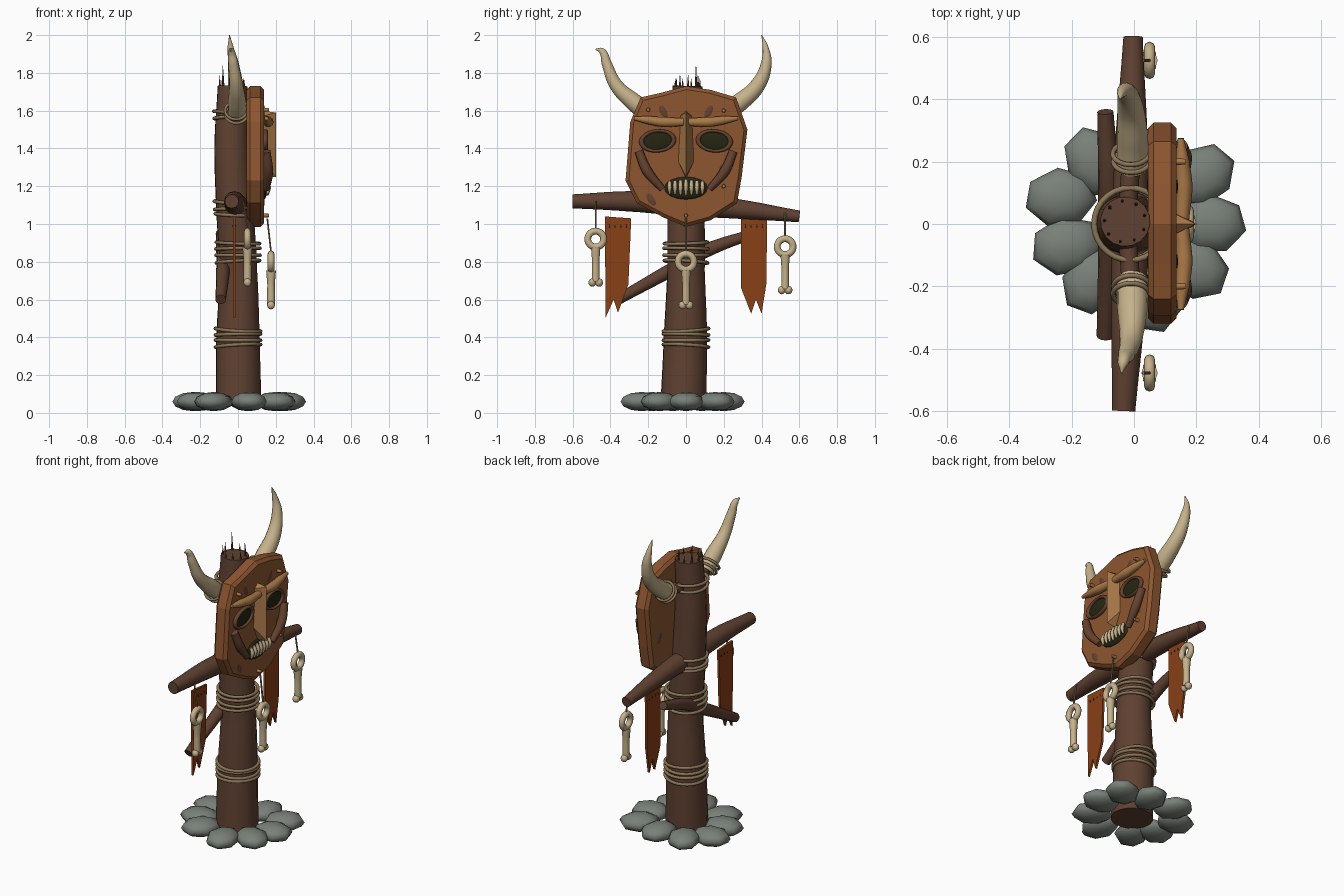
import bpy, bmesh, math, random
from mathutils import Vector, Matrix

random.seed(4)
if "Cube" in bpy.data.objects:
    bpy.data.objects.remove(bpy.data.objects["Cube"])


def material(name, r, g, b):
    m = bpy.data.materials.new(name)
    m.use_nodes = True
    m.diffuse_color = (r, g, b, 1)
    m.node_tree.nodes["Principled BSDF"].inputs["Base Color"].default_value = (r, g, b, 1)
    return m


WOOD = material("dark wood", .115, .053, .031)
HIDE = material("mask orange brown", .27, .092, .03)
TAN = material("carved tan wood", .40, .19, .065)
BONE = material("bone", .56, .44, .26)
ROPE = material("rope", .26, .18, .095)
STONE = material("grey stone", .19, .215, .19)
CLOTH = material("rust cloth", .25, .05, .008)
BLACK = material("hollow black", .018, .019, .006)
BARK = material("eye rim brown", .13, .055, .028)


def finish(ob, name, mat, angle=40):
    ob.name = name
    ob.data.materials.clear()
    ob.data.materials.append(mat)
    bpy.ops.object.select_all(action='DESELECT')
    ob.select_set(True)
    bpy.context.view_layer.objects.active = ob
    if angle:
        bpy.ops.object.shade_smooth_by_angle(angle=math.radians(angle))
    return ob


def from_bmesh(bm, name, mat, angle=40):
    bmesh.ops.recalc_face_normals(bm, faces=bm.faces)
    me = bpy.data.meshes.new(name)
    bm.to_mesh(me)
    bm.free()
    ob = bpy.data.objects.new(name, me)
    bpy.context.collection.objects.link(ob)
    return finish(ob, name, mat, angle)


def tube(name, mat, points, res=3, cyclic=False):
    """Smooth tapered tube through (x, y, z, radius) points."""
    cu = bpy.data.curves.new(name, 'CURVE')
    cu.dimensions = '3D'
    cu.bevel_depth = 1
    cu.bevel_resolution = res
    cu.resolution_u = 6
    cu.use_fill_caps = True
    sp = cu.splines.new('BEZIER')
    sp.bezier_points.add(len(points) - 1)
    for bp, (x, y, z, r) in zip(sp.bezier_points, points):
        bp.co = (x, y, z)
        bp.radius = r
        bp.handle_left_type = bp.handle_right_type = 'AUTO'
    ob = bpy.data.objects.new(name, cu)
    bpy.context.collection.objects.link(ob)
    bpy.ops.object.select_all(action='DESELECT')
    ob.select_set(True)
    bpy.context.view_layer.objects.active = ob
    bpy.ops.object.convert(target='MESH')
    return finish(bpy.context.object, name, mat, 50)


def ring(name, mat, loc, major, minor, axis=(0, 0, 1), squash=1):
    """Torus round an axis; squash flattens it on its second direction."""
    bpy.ops.mesh.primitive_torus_add(major_radius=major, minor_radius=minor,
                                     major_segments=28, minor_segments=8)
    ob = bpy.context.object
    rot = Vector((0, 0, 1)).rotation_difference(Vector(axis)).to_matrix().to_4x4()
    ob.data.transform(Matrix.Translation(loc) @ rot @ Matrix.Diagonal((1, squash, 1, 1)))
    return finish(ob, name, mat, 80)


def blob(name, mat, loc, size, turn=0, axis='X', seg=16, rows=8):
    bm = bmesh.new()
    bmesh.ops.create_uvsphere(bm, u_segments=seg, v_segments=rows, radius=1)
    bm.transform(Matrix.Translation(loc) @ Matrix.Rotation(turn, 4, axis) @ Matrix.Diagonal((*size, 1)))
    return from_bmesh(bm, name, mat, 60)


def slab(name, mat, outline, x0, x1, bevel=0):
    """Outline in the y-z plane extruded along x."""
    bm = bmesh.new()
    f = bm.faces.new([bm.verts.new((x0, y, z)) for y, z in outline])
    ext = bmesh.ops.extrude_face_region(bm, geom=[f])
    for v in ext['geom']:
        if isinstance(v, bmesh.types.BMVert):
            v.co.x = x1
    if bevel:
        rim = [e for e in bm.edges if abs(e.verts[0].co.x - e.verts[1].co.x) < 1e-5]
        bmesh.ops.bevel(bm, geom=rim, offset=bevel, segments=1, affect='EDGES')
    return from_bmesh(bm, name, mat, 0)


# Post and branches
tube("post", WOOD, [(.003, -.014, .04, .122), (0, -.003, .4, .116), (.002, 0, .75, .1),
                    (-.015, 0, 1.05, .1), (-.034, 0, 1.4, .092), (-.028, .008, 1.73, .08)], 6)
tube("crossbar", WOOD, [(-.033, -.6, 1.12, .037), (-.02, -.3, 1.12, .054), (-.012, 0, 1.1, .062),
                        (-.008, .27, 1.08, .052), (-.003, .6, 1.04, .031)], 4)
tube("diagonal_branch", WOOD, [(-.092, -.36, .6, .028), (-.08, -.1, .745, .036),
                               (-.08, .12, .865, .036), (-.092, .36, .95, .026)], 4)

# Splintered top
for i in range(9):
    a = i * math.tau / 9 + .3
    x, y = -.028 + .066 * math.cos(a), .008 + .066 * math.sin(a)
    tall = random.choice((.04, .06, .11))
    tube("splinter", WOOD, [(x, y, 1.7, .008), (x - .004, y, 1.73 + tall, .001)], 1)

# Rope wraps on the post
for z, x, r in [(.355, 0, .12), (.385, 0, .12), (.415, 0, .12), (.44, 0, .12),
                (.8, 0, .115), (.835, 0, .117), (.87, 0, .117), (.9, 0, .115),
                (1.05, -.015, .106), (1.08, -.018, .106), (1.115, -.02, .106),
                (1.565, -.015, .112), (1.595, -.012, .116)]:
    tilt = random.uniform(-.06, .06)
    ring("rope_wrap", ROPE, (x, 0, z), r, .0095, (tilt, -tilt, 1))

# Stone base
for x, y, turn in [(-.235, .085, .1), (-.215, -.07, .2), (-.125, .2, 2.1), (-.13, -.18, -2.2),
                   (.215, .155, .6), (.245, 0, 0), (.195, -.14, -.6), (.06, -.235, 1.7), (.05, .2, 1.4)]:
    blob("base_stone", STONE, (x, y, .06), (.118, .096, .051), turn, 'Z', 7, 6)

# Mask slab
slab("mask", HIDE, [(-.24, 1.67), (-.295, 1.54), (-.32, 1.23), (-.26, 1.11), (-.12, 1.035), (0, .985),
                    (.13, 1.02), (.27, 1.11), (.295, 1.25), (.325, 1.5), (.265, 1.67), (.13, 1.71),
                    (0, 1.73), (-.13, 1.695)], .045, .137, .018)

# Dark worn patches on both mask faces
for y, z, turn in [(-.185, 1.13, .6), (.12, 1.595, -.5), (-.12, 1.595, .5), (.2, 1.28, .4)]:
    for x in (.044, .138):
        blob("worn_patch", BARK, (x, y, z), (.003, .018, .038), turn, 'X', 8, 6)

# Nose with a central ridge
bm = bmesh.new()
rim = [bm.verts.new((.13, y, z)) for y, z in
       [(0, 1.6), (-.033, 1.57), (-.045, 1.34), (0, 1.24), (.045, 1.34), (.033, 1.57)]]
ridge = [bm.verts.new((.2, 0, z)) for z in (1.59, 1.25)]
for loop in ([rim[0], rim[1], ridge[0]], [rim[1], rim[2], ridge[1], ridge[0]], [rim[2], rim[3], ridge[1]],
             [rim[3], rim[4], ridge[1]], [rim[4], rim[5], ridge[0], ridge[1]], [rim[5], rim[0], ridge[0]],
             rim):
    bm.faces.new(loop)
from_bmesh(bm, "nose", TAN, 0)

# Paired face parts, horns and horn lashings
for side, s in (("right", -1), ("left", 1)):
    tube(side + "_brow", TAN, [(.155, s * .015, 1.54, .022), (.16, s * .12, 1.54, .028),
                               (.155, s * .2, 1.55, .023), (.15, s * .275, 1.56, .01)])
    blob(side + "_eye", BLACK, (.138, s * .15, 1.44), (.012, .09, .055), -s * .1)
    eye = ring(side + "_eye_rim", BARK, (0, 0, 0), .086, .013, (1, 0, 0))
    eye.data.transform(Matrix.Translation((.143, s * .15, 1.44)) @ Matrix.Rotation(-s * .1, 4, 'X')
                       @ Matrix.Diagonal((1.2, 1, .62, 1)))
    tube(side + "_cheek_bar", BARK, [(.15, s * .25, 1.385, .023), (.16, s * .205, 1.28, .027),
                                     (.15, s * .125, 1.185, .018)])
    ring(side + "_horn_lashing", ROPE, (-.01, s * .225, 1.6), .058, .008, (0, s * .8, .6))
    ring(side + "_horn_lashing", ROPE, (-.008, s * .2, 1.58), .058, .008, (0, s * .8, .6))
    tube(side + "_horn_peg", WOOD, [(-.02, s * .05, 1.57, .03), (-.01, s * .19, 1.58, .03)])
tube("right_horn", BONE, [(-.005, -.18, 1.57, .05), (-.005, -.27, 1.64, .049), (-.01, -.37, 1.735, .036),
                          (-.025, -.42, 1.85, .027), (-.035, -.445, 1.915, .018), (-.04, -.478, 1.925, .003)], 5)
tube("left_horn", BONE, [(-.005, .18, 1.57, .05), (-.005, .28, 1.64, .05), (-.012, .38, 1.735, .041),
                         (-.025, .425, 1.85, .029), (-.04, .42, 1.94, .015), (-.045, .4, 2.0, .002)], 5)

# Mouth and teeth
blob("mouth", BLACK, (.138, 0, 1.19), (.016, .115, .06))
for i in range(7):
    y = (i - 3) * .029
    h = .042 - abs(i - 3) * .003
    tube("tooth", BONE, [(.152, y, 1.193 + h, .009), (.162, y, 1.193, .012), (.155, y, 1.193 - h, .006)], 2)

# Mask pegs
for y, z in [(-.2, 1.605), (.2, 1.2), (0, 1.045), (.2, 1.6)]:
    tube("mask_peg", TAN, [(.12, y, z, .012), (.165, y, z, .009)], 2)

# Cloth banners with stitches
for side, pts in (("right", [(-.43, 1.04), (-.29, 1.03), (-.305, .68), (-.36, .53), (-.383, .6), (-.425, .505)]),
                  ("left", [(.29, 1.03), (.43, 1.02), (.425, .68), (.4, .525), (.37, .6), (.345, .525), (.292, .66)])):
    slab(side + "_banner", CLOTH, pts, -.027, -.013)
    s = 1 if side == "left" else -1
    for i in range(4):
        blob("banner_stitch", BLACK, (-.02, s * .36 + (i - 1.5) * .03, .99), (.011, .005, .012), 0, 'X', 6, 4)

# Hanging bone charms
for x, y, z, top in [(.05, -.478, .92, 1.12), (.175, 0, .8, 1.03), (.05, .525, .88, 1.06)]:
    tube("charm_cord", ROPE, [(x - .02, y, top, .005), (x, y, z + .05, .005)], 1)
    ring("charm_ring", BONE, (x, y, z), .042, .018, (1, 0, 0))
    tube("charm_bone", BONE, [(x, y, z - .045, .026), (x, y, z - .12, .02), (x, y, z - .225, .021)])
    for s in (-1, 1):
        blob("bone_knob", BONE, (x, y + s * .018, z - .23), (.022, .021, .022), 0, 'X', 10, 6)
